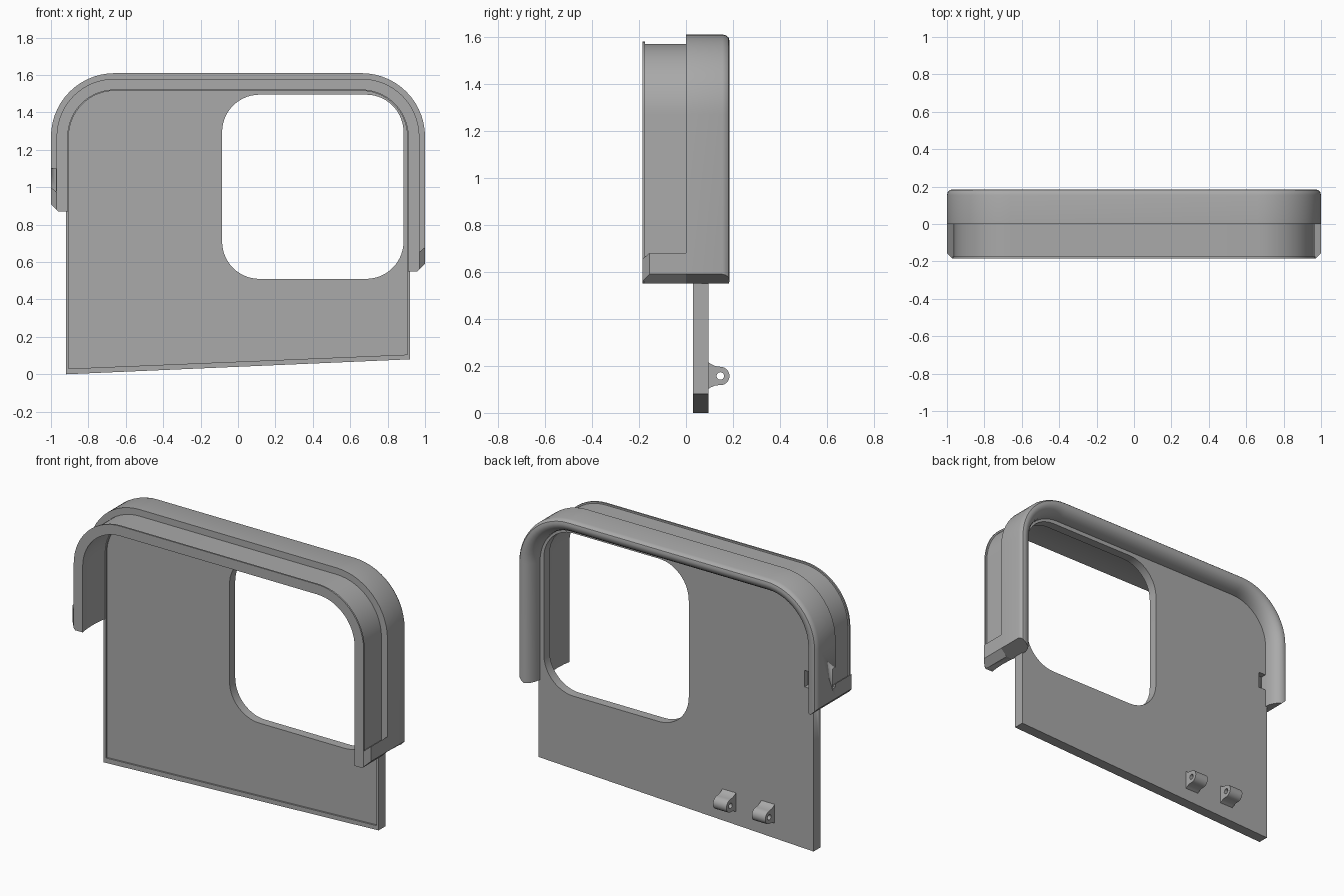
import bpy, bmesh, math
from mathutils import Vector

cube = bpy.data.objects.get("Cube")
if cube:
    bpy.data.objects.remove(cube, do_unlink=True)

grey = bpy.data.materials.new("plain grey")
grey.use_nodes = True
grey.diffuse_color = (0.4, 0.4, 0.4, 1)
grey.node_tree.nodes["Principled BSDF"].inputs["Base Color"].default_value = (0.4, 0.4, 0.4, 1)

TOP, RADIUS = 1.61, 0.34
LEFT_END, RIGHT_END = 0.87, 0.55


def finish(name, bm, angle=35):
    bmesh.ops.recalc_face_normals(bm, faces=bm.faces)
    mesh = bpy.data.meshes.new(name)
    bm.to_mesh(mesh)
    bm.free()
    obj = bpy.data.objects.new(name, mesh)
    bpy.context.collection.objects.link(obj)
    mesh.materials.append(grey)
    bpy.ops.object.select_all(action='DESELECT')
    obj.select_set(True)
    bpy.context.view_layer.objects.active = obj
    bpy.ops.object.shade_smooth_by_angle(angle=math.radians(angle))
    return obj


def arc(cx, cz, r, start, end, steps=14):
    angles = [math.radians(start + (end - start) * i / steps) for i in range(steps + 1)]
    return [(cx + r * math.cos(a), cz + r * math.sin(a)) for a in angles]


def arch_path(inset, left_z, right_z):
    """Arch line from the -x foot over the top to the +x foot."""
    cx, cz, r = 1 - RADIUS, TOP - RADIUS, RADIUS - inset
    return ([(inset - 1, left_z)] + arc(-cx, cz, r, 180, 90)
            + arc(cx, cz, r, 90, 0) + [(1 - inset, right_z)])


def plate(name, loops, start, end, axis='Y'):
    """Extruded outline; further loops are holes."""
    def place(p):
        return Vector((p[0], start, p[1])) if axis == 'Y' else Vector((start, p[0], p[1]))
    direction = Vector((0, 1, 0)) if axis == 'Y' else Vector((1, 0, 0))
    bm = bmesh.new()
    for loop in loops:
        vs = [bm.verts.new(place(p)) for p in loop]
        for a, b in zip(vs, vs[1:] + vs[:1]):
            bm.edges.new((a, b))
    bmesh.ops.triangle_fill(bm, edges=bm.edges[:], use_beauty=True, normal=direction)
    out = bmesh.ops.extrude_face_region(bm, geom=bm.faces[:])
    moved = [g for g in out['geom'] if isinstance(g, bmesh.types.BMVert)]
    bmesh.ops.translate(bm, verts=moved, vec=direction * (end - start))
    return finish(name, bm)


def trim(bm, point, normal):
    """Slice off everything beyond a plane and close the cut."""
    bmesh.ops.bisect_plane(bm, geom=bm.verts[:] + bm.edges[:] + bm.faces[:],
                           plane_co=point, plane_no=normal, clear_outer=True)
    bmesh.ops.holes_fill(bm, edges=[e for e in bm.edges if e.is_boundary], sides=0)


def cut_box(target, low, high):
    bm = bmesh.new()
    bmesh.ops.create_cube(bm, size=1)
    low, high = Vector(low), Vector(high)
    for v in bm.verts:
        v.co = (low + high) / 2 + v.co * (high - low)
    cutter = finish("slot_cutter", bm)
    cutter.hide_render = True
    mod = target.modifiers.new("slot", 'BOOLEAN')
    mod.operation, mod.solver, mod.object = 'DIFFERENCE', 'EXACT', cutter
    bpy.context.view_layer.objects.active = target
    bpy.ops.object.modifier_apply(modifier=mod.name)
    bpy.data.objects.remove(cutter, do_unlink=True)


# Arch frame: stepped section (inset, depth) with a rounded back edge
section = [(0, 0), (0, 0.155), (0.004, 0.17), (0.013, 0.181), (0.028, 0.185),
           (0.045, 0.181), (0.062, 0.17), (0.076, 0.15), (0.086, 0.125), (0.09, 0.095),
           (0.09, 0.03), (0.083, -0.02), (0.08, -0.08), (0.083, -0.14), (0.09, -0.185),
           (0.03, -0.185), (0.03, -0.175), (0.04, -0.175), (0.04, 0)]
bm = bmesh.new()
rails = [[bm.verts.new((x, y, z)) for x, z in arch_path(d, LEFT_END, RIGHT_END)]
         for d, y in section]
for a, b in zip(rails, rails[1:] + rails[:1]):
    for i in range(len(a) - 1):
        bm.faces.new((a[i], a[i + 1], b[i + 1], b[i]))
bm.faces.new([r[0] for r in rails])
bm.faces.new([r[-1] for r in rails])
trim(bm, (1, 0, RIGHT_END + 0.04), (1, 0, -1))
trim(bm, (-1, 0, LEFT_END + 0.04), (-1, 0, -1))
arch = finish("arch_frame", bm)

# End stops filling the front step at each foot
for name, side, z in (("left_end_stop", 1, RIGHT_END), ("right_end_stop", -1, LEFT_END)):
    shape = [(0.92, 0), (0.96, 0), (1, 0.04), (1, 0.13), (0.965, 0.1), (0.92, 0.1)]
    bm = bmesh.new()
    face = bm.faces.new([bm.verts.new((side * x, -0.185, z + h)) for x, h in shape])
    out = bmesh.ops.extrude_face_region(bm, geom=[face])
    bmesh.ops.translate(bm, vec=(0, 0.186, 0),
                        verts=[g for g in out['geom'] if isinstance(g, bmesh.types.BMVert)])
    trim(bm, (side, -0.155, 0), (side, -1, 0))
    finish(name, bm)

# Panel with a rounded window and a slanted bottom edge
outline = [(-0.92, 0)] + arch_path(0.08, 0.6, 0.6) + [(0.92, 0.08)]
x0, x1, z0, z1, r = -0.085, 0.885, 0.51, 1.495, 0.2
window = (arc(x1 - r, z1 - r, r, 90, 0) + arc(x1 - r, z0 + r, r, 0, -90)
          + arc(x0 + r, z0 + r, r, 270, 180) + arc(x0 + r, z1 - r, r, 180, 90))
panel = plate("panel", [outline, window], 0.04, 0.095)

# Raised border around the panel front
inner = [(-0.905, 0.03)] + arch_path(0.095, 0.6, 0.6) + [(0.905, 0.105)]
plate("panel_border", [outline, inner], 0.03, 0.041)

# Latch slot in the shorter leg
cut_box(arch, (-1.05, -0.05, 0.98), (-0.972, 0.03, 1.1))
cut_box(panel, (-0.95, 0.06, 0.98), (-0.86, 0.2, 1.08))

# Hinge lugs on the back of the panel
lug = ([(0.09, 0.1), (0.105, 0.108), (0.125, 0.117)] + arc(0.146, 0.157, 0.039, -90, 90)
       + [(0.125, 0.199), (0.105, 0.208), (0.09, 0.22)])
pin_hole = arc(0.146, 0.157, 0.016, 0, 337.5, 15)
for i, x in enumerate((-0.40, -0.66)):
    plate(f"hinge_lug_{i + 1}", [lug, pin_hole], x, x + 0.09, 'X')
